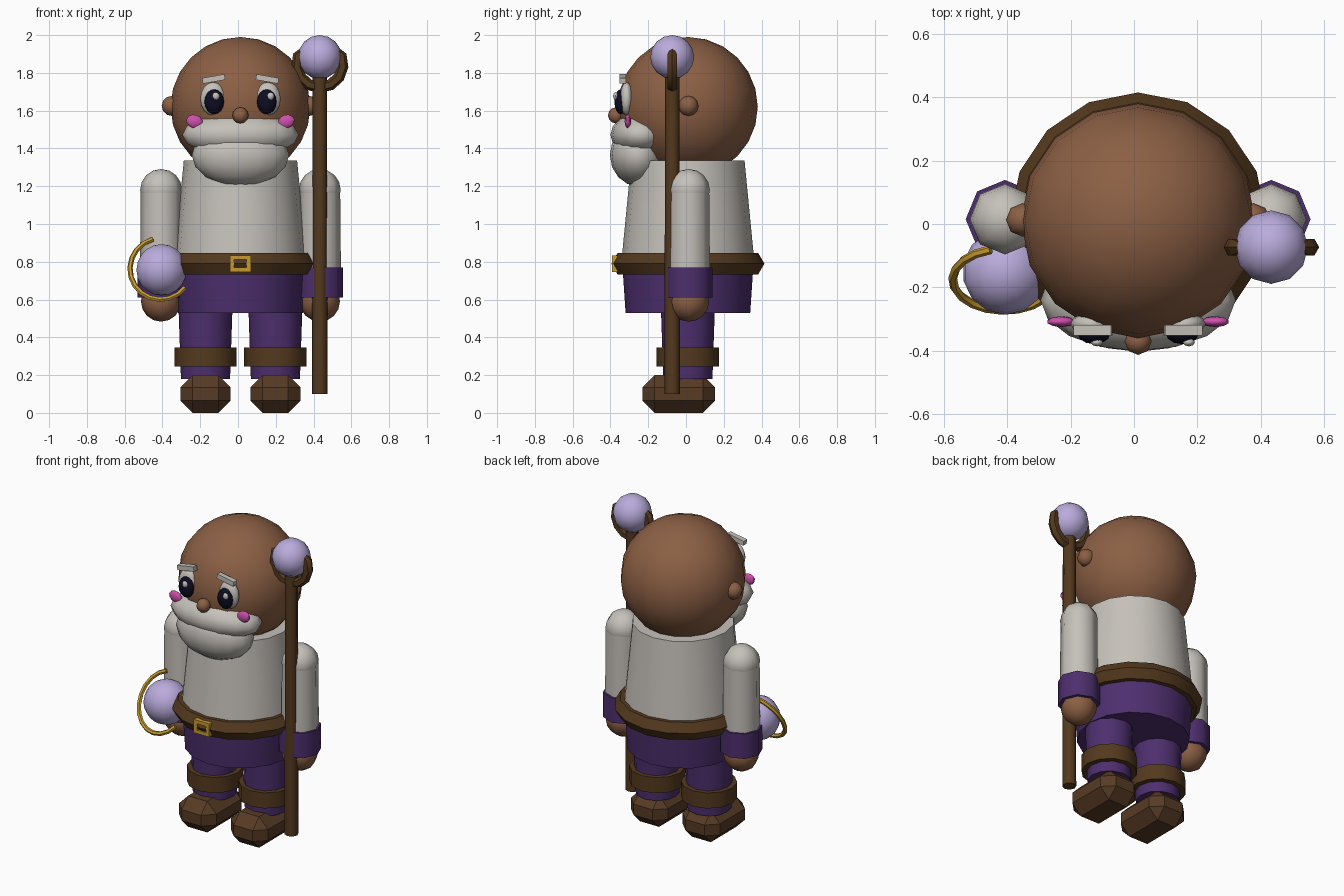
import bpy, bmesh, math
from mathutils import Vector, Matrix

if "Cube" in bpy.data.objects:
    bpy.data.objects.remove(bpy.data.objects["Cube"])

CX, CY = 0.013, 0.01   # body axis


def mat(name, rgb):
    m = bpy.data.materials.new(name)
    m.diffuse_color = (*rgb, 1)
    m.use_nodes = True
    m.node_tree.nodes["Principled BSDF"].inputs["Base Color"].default_value = m.diffuse_color
    return m


SKIN = mat("brown skin", (0.26, 0.115, 0.058))
CLOTH = mat("off white", (0.56, 0.53, 0.49))
PURPLE = mat("purple cloth", (0.075, 0.028, 0.155))
WOOD = mat("dark wood", (0.088, 0.041, 0.013))
LEATHER = mat("shoe leather", (0.095, 0.044, 0.018))
LAVENDER = mat("lavender crystal", (0.49, 0.41, 0.72))
GOLD = mat("gold", (0.58, 0.33, 0.03))
NAVY = mat("dark navy", (0.004, 0.004, 0.016))
PINK = mat("pink", (0.62, 0.08, 0.42))


def finish(name, material, angle=35):
    ob = bpy.context.object
    ob.name = name
    ob.data.materials.append(material)
    bpy.ops.object.transform_apply(location=False, rotation=True, scale=True)
    if angle:
        bpy.ops.object.shade_smooth_by_angle(angle=math.radians(angle))
    return ob


def ball(name, material, loc, size, segs=16, rings=10, tilt=0):
    bpy.ops.mesh.primitive_uv_sphere_add(segments=segs, ring_count=rings, radius=1,
                                         location=loc, rotation=(0, tilt, 0))
    bpy.context.object.scale = size if isinstance(size, tuple) else (size,) * 3
    return finish(name, material, 60)


def cone(name, material, x, y, z0, z1, r0, r1, segs=16, angle=50):
    bpy.ops.mesh.primitive_cone_add(vertices=segs, radius1=r0, radius2=r1, depth=z1 - z0,
                                    location=(x, y, (z0 + z1) / 2))
    return finish(name, material, angle)


def box(name, material, loc, size, tilt=0, angle=0):
    bpy.ops.mesh.primitive_cube_add(size=1, location=loc, rotation=(0, tilt, 0))
    bpy.context.object.scale = size
    return finish(name, material, angle)


def tube(name, material, points, radius, taper=1.0, sides=6):
    """Sweep a ring of sides along points; taper scales both end rings."""
    bm = bmesh.new()
    pts = [Vector(p) for p in points]
    n = len(pts)
    normal = (pts[1] - pts[0]).cross(pts[n // 2] - pts[0]).normalized()
    rings = []
    for i, p in enumerate(pts):
        t = (pts[min(i + 1, n - 1)] - pts[max(i - 1, 0)]).normalized()
        side = t.cross(normal)
        r = radius * (taper if i in (0, n - 1) else 1)
        rings.append([bm.verts.new(p + r * (math.cos(a) * side + math.sin(a) * normal))
                      for a in (2 * math.pi * k / sides for k in range(sides))])
    for a, b in zip(rings, rings[1:]):
        for k in range(sides):
            bm.faces.new((a[k], a[(k + 1) % sides], b[(k + 1) % sides], b[k]))
    bm.faces.new(rings[0])
    bm.faces.new(rings[-1])
    bmesh.ops.recalc_face_normals(bm, faces=bm.faces)
    me = bpy.data.meshes.new(name)
    bm.to_mesh(me)
    bm.free()
    ob = bpy.data.objects.new(name, me)
    bpy.context.collection.objects.link(ob)
    bpy.ops.object.select_all(action='DESELECT')
    bpy.context.view_layer.objects.active = ob
    ob.select_set(True)
    return finish(name, material, 50)


# torso, belt and hips
cone("shirt", CLOTH, CX, CY, 0.80, 1.335, 0.352, 0.30)
cone("hips", PURPLE, CX, CY, 0.53, 0.80, 0.33, 0.348)
bpy.ops.mesh.primitive_torus_add(major_segments=16, minor_segments=6, major_radius=0.34,
                                 minor_radius=0.065, location=(CX, CY, 0.79))
finish("belt", WOOD)

# buckle frame
for s in (-1, 1):
    box("buckle_bar", GOLD, (CX, -0.377, 0.79 + s * 0.032), (0.11, 0.03, 0.022))
    box("buckle_side", GOLD, (CX + s * 0.044, -0.377, 0.79), (0.022, 0.03, 0.064))

# head and beard
ball("head", SKIN, (CX, CY, 1.62), 0.37, 16, 12)
ball("nose", SKIN, (CX, -0.37, 1.575), 0.043, 8, 6)
ball("moustache", CLOTH, (CX, -0.24, 1.472), (0.308, 0.16, 0.118), 16, 8)
ball("beard", CLOTH, (CX, -0.253, 1.365), (0.258, 0.15, 0.165), 16, 8)

# paired parts
for s, side in ((-1, "right"), (1, "left")):
    # face
    ball(side + "_ear", SKIN, (CX + s * 0.364, 0.013, 1.625), 0.053, 8, 6)
    ex = CX + s * 0.145
    ball(side + "_eye", CLOTH, (ex, -0.315, 1.663), (0.068, 0.036, 0.088), 12, 8)
    ball(side + "_pupil", NAVY, (ex - s * 0.006, -0.345, 1.647), (0.052, 0.034, 0.066), 12, 8)
    ball(side + "_eye_glint", CLOTH, (ex + 0.015, -0.373, 1.677), (0.019, 0.013, 0.021), 8, 6)
    box(side + "_eyebrow", CLOTH, (ex - s * 0.003, -0.335, 1.768), (0.12, 0.034, 0.03),
        s * math.radians(10))
    ball(side + "_cheek", PINK, (CX + s * 0.243, -0.308, 1.543), (0.046, 0.017, 0.036), 10, 6,
         -s * math.radians(15))

    # arms
    ax, ay = CX + s * 0.42, 0.015
    cone(side + "_sleeve", CLOTH, ax, ay, 0.75, 1.165, 0.112, 0.108, 8)
    ball(side + "_shoulder", CLOTH, (ax, ay, 1.18), 0.111, 8, 8)
    cone(side + "_cuff", PURPLE, ax, ay, 0.61, 0.77, 0.124, 0.124, 8)
    ball(side + "_hand", SKIN, (ax, ay, 0.59), 0.107, 8, 8)

    # legs
    lx = CX + s * 0.185
    cone(side + "_leg", PURPLE, lx, CY, 0.18, 0.56, 0.13, 0.143, 12)
    cone(side + "_boot_band", WOOD, lx, CY, 0.245, 0.345, 0.165, 0.165, 12)
    shoe = box(side + "_shoe", LEATHER, (lx, -0.038, 0.10), (0.266, 0.385, 0.20))
    bev = shoe.modifiers.new("chamfer", 'BEVEL')
    bev.width = 0.065
    bev.segments = 1


def arc(cx, cz, r, a0, a1, n, y):
    """Arc in the front plane; y is a function of height above the centre."""
    angs = [math.radians(a0 + (a1 - a0) * i / (n - 1)) for i in range(n)]
    return [(cx + r * math.cos(a), y(r * math.sin(a)), cz + r * math.sin(a)) for a in angs]


# staff with crystal and crescent holder
SX, SY = 0.433, -0.073
cone("staff", WOOD, SX, SY, 0.10, 1.79, 0.041, 0.038, 8)
ball("staff_crystal", LAVENDER, (SX, SY, 1.884), 0.116, 12, 8)
tube("staff_crescent", WOOD, arc(SX, 1.845, 0.122, 130, 410, 11, lambda h: SY), 0.03, 0.3)

# hand orb and its tilted gold ring
ball("hand_orb", LAVENDER, (-0.405, -0.15, 0.757), 0.136, 14, 10)
tube("orb_ring", GOLD, arc(-0.41, 0.762, 0.162, 105, 322, 13, lambda h: -0.175 + 0.6 * h), 0.014)
